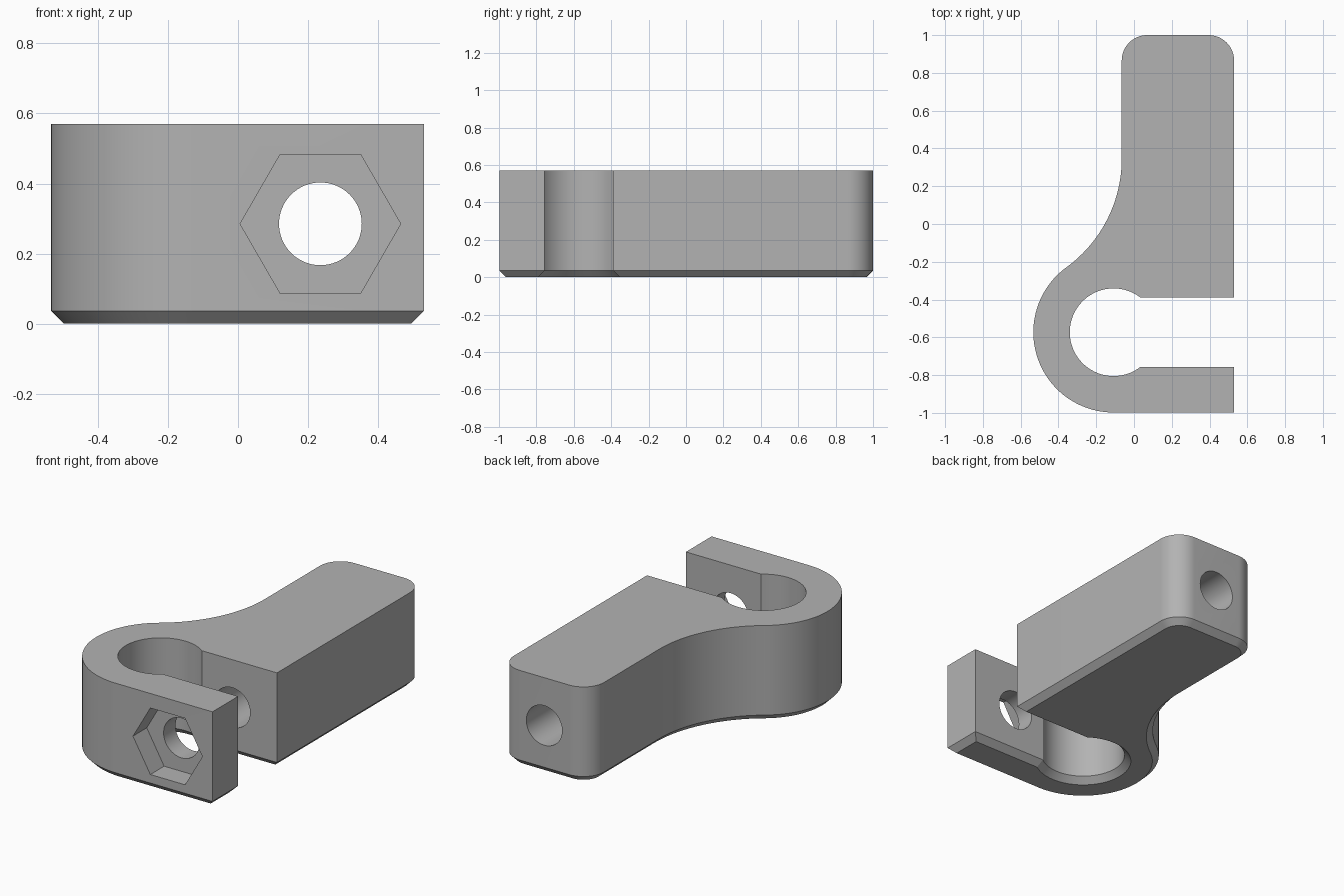
import bpy, bmesh
from math import sin, cos, radians, degrees, sqrt, asin, pi
from mathutils import Vector, Matrix

if "Cube" in bpy.data.objects:
    bpy.data.objects.remove(bpy.data.objects["Cube"], do_unlink=True)

HEIGHT, CHAMFER = 0.57, 0.036
RIGHT, LEFT, END = 0.53, -0.065, 1.0       # arm sides and rounded end
RING = Vector((-0.108, -0.573))            # centre of the clamp ring
OUTER, INNER, SLOT = 0.425, 0.232, 0.183   # ring radii, half slot width
CORNER = 0.135
BOLT_X, BOLT_Z = 0.235, 0.285

grey = bpy.data.materials.new("plain grey")
grey.use_nodes = True
grey.diffuse_color = (0.45, 0.45, 0.45, 1)
grey.node_tree.nodes["Principled BSDF"].inputs["Base Color"].default_value = grey.diffuse_color


def arc(centre, radius, start, end, steps):
    """Points on an arc, angles in degrees."""
    angles = [radians(start + (end - start) * i / steps) for i in range(steps + 1)]
    return [Vector((centre[0] + radius * cos(a), centre[1] + radius * sin(a))) for a in angles]


def offset_inward(points, distance):
    """Mitred inward offset of a counter-clockwise outline."""
    result = []
    for i, p in enumerate(points):
        before = (p - points[i - 1]).normalized()
        after = (points[(i + 1) % len(points)] - p).normalized()
        n1, n2 = Vector((-before.y, before.x)), Vector((-after.y, after.x))
        result.append(p + (n1 + n2) * distance / (1 + n1.dot(n2)))
    return result


def make_object(name, bm):
    bmesh.ops.recalc_face_normals(bm, faces=bm.faces)
    mesh = bpy.data.meshes.new(name)
    bm.to_mesh(mesh)
    bm.free()
    mesh.materials.append(grey)
    obj = bpy.data.objects.new(name, mesh)
    bpy.context.collection.objects.link(obj)
    return obj


def cutter(name, radius, sides, y_start, y_end, turn=0):
    """Prism along y, centred on the bolt axis."""
    bm = bmesh.new()
    place = (Matrix.Translation((BOLT_X, (y_start + y_end) / 2, BOLT_Z))
             @ Matrix.Rotation(pi / 2, 4, "X") @ Matrix.Rotation(turn, 4, "Z"))
    bmesh.ops.create_cone(bm, cap_ends=True, segments=sides, radius1=radius,
                          radius2=radius, depth=y_end - y_start, matrix=place)
    obj = make_object(name, bm)
    obj.hide_render = True
    return obj


# Fillet circle touching both the arm side and the ring
tangent = 126
tx, ty = cos(radians(tangent)), sin(radians(tangent))
fillet = (LEFT - RING.x - OUTER * tx) / (1 + tx)
fillet_centre = RING + Vector((tx, ty)) * (OUTER + fillet)

# Counter-clockwise outline of the clamp
mouth = degrees(asin(SLOT / INNER))
outline = [Vector((RIGHT, RING.y - OUTER)), Vector((RIGHT, RING.y - SLOT))]
outline += arc(RING, INNER, 360 - mouth, mouth, 64)
outline += [Vector((RIGHT, RING.y + SLOT))]
outline += arc((RIGHT - CORNER, END - CORNER), CORNER, 0, 90, 16)
outline += arc((LEFT + CORNER, END - CORNER), CORNER, 90, 180, 16)
outline += arc(fillet_centre, fillet, 0, tangent - 180, 24)
outline += arc(RING, OUTER, tangent, 270, 48)[1:]

# Body with a chamfered lower rim
bm = bmesh.new()
levels = [(offset_inward(outline, CHAMFER), 0), (outline, CHAMFER), (outline, HEIGHT)]
rings = [[bm.verts.new((p.x, p.y, z)) for p in pts] for pts, z in levels]
bm.faces.new(rings[0][::-1])
bm.faces.new(rings[-1])
for low, high in zip(rings, rings[1:]):
    for i in range(len(low)):
        bm.faces.new((low[i - 1], low[i], high[i], high[i - 1]))
body = make_object("clamp_body", bm)

# Bolt hole along the arm and hexagonal nut pocket in the front jaw
front = RING.y - OUTER
cutters = [cutter("bolt_hole_cutter", 0.118, 64, -1.3, 1.3),
           cutter("nut_pocket_cutter", 0.229, 6, front - 0.2, front + 0.13, pi / 6)]

# Point the hexagon's corners sideways
hexagon = cutters[1].data
if max(v.co.x for v in hexagon.vertices) < BOLT_X + 0.22:
    centre = Matrix.Translation((BOLT_X, 0, BOLT_Z))
    hexagon.transform(centre @ Matrix.Rotation(pi / 6, 4, "Y") @ centre.inverted())

bpy.context.view_layer.objects.active = body
body.select_set(True)
for tool in cutters:
    mod = body.modifiers.new(tool.name, "BOOLEAN")
    mod.operation, mod.solver, mod.object = "DIFFERENCE", "EXACT", tool
    bpy.ops.object.modifier_apply(modifier=mod.name)
    bpy.data.objects.remove(tool, do_unlink=True)

bpy.ops.object.shade_smooth_by_angle(angle=radians(25))
